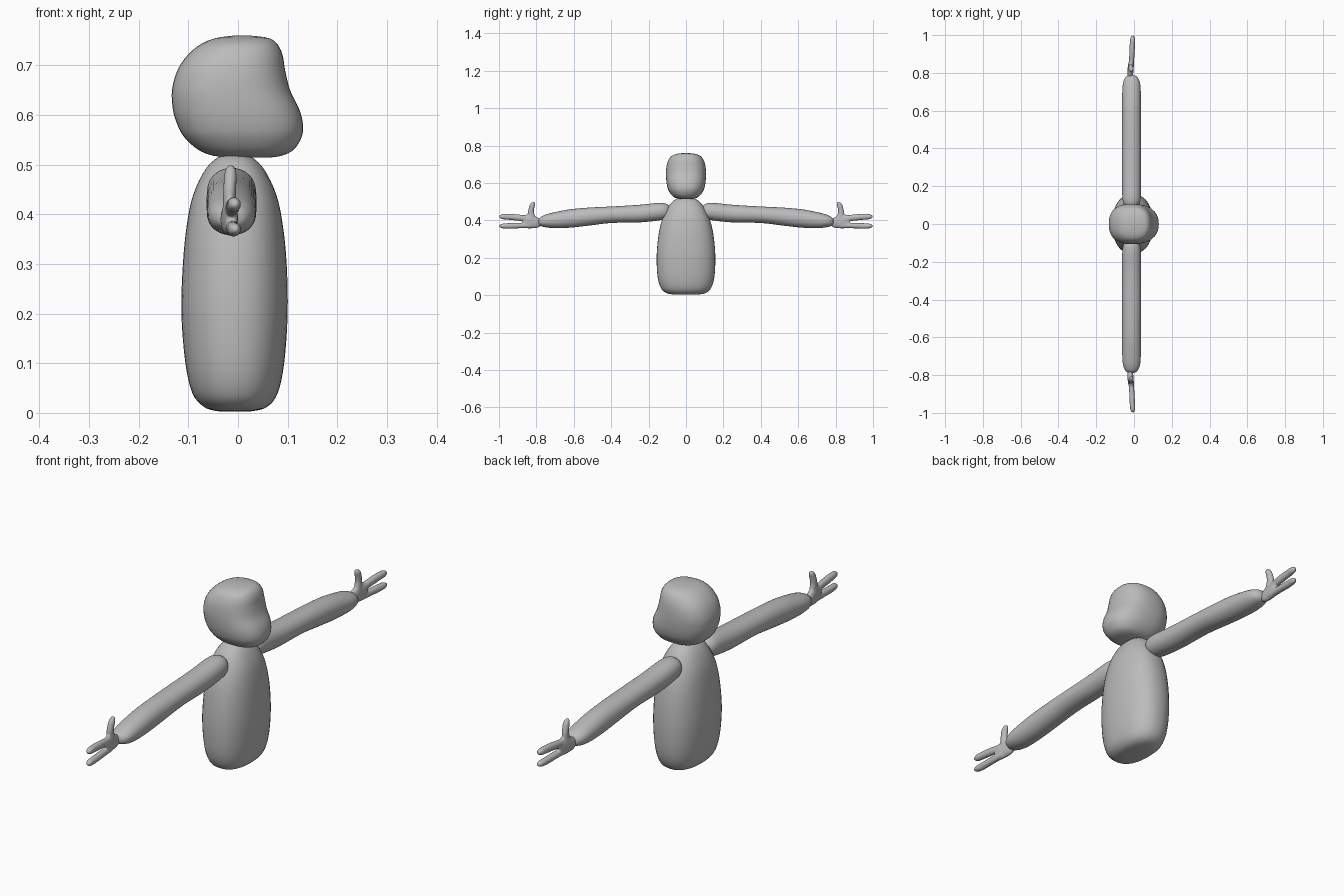
import bpy, bmesh, math
from mathutils import Vector

grey = bpy.data.materials.new("soft_grey")
grey.diffuse_color = (0.5, 0.5, 0.5, 1)


def resample(rows, n=4):
    """Smooth spline through rows of station values."""
    out = []
    for i in range(len(rows) - 1):
        p = [rows[max(0, min(len(rows) - 1, i + k))] for k in (-1, 0, 1, 2)]
        for s in range(n):
            t = s / n
            out.append([0.5 * (2 * b + (c - a) * t + (2 * a - 5 * b + 4 * c - d) * t * t
                               + (3 * b - a - 3 * c + d) * t ** 3)
                        for a, b, c, d in zip(*p)])
    return out + [list(rows[-1])]


def finish(name, bm):
    bmesh.ops.recalc_face_normals(bm, faces=bm.faces)
    me = bpy.data.meshes.new(name)
    bm.to_mesh(me)
    bm.free()
    me.materials.append(grey)
    me.shade_smooth()
    ob = bpy.data.objects.new(name, me)
    bpy.context.collection.objects.link(ob)
    return ob


def loft(bm, rings, power=2.0, segs=40):
    """Skin superellipse rings given as (centre, half axis u, half axis v)."""
    def sp(v):
        return math.copysign(abs(v) ** (2 / power), v)
    loops = []
    for c, u, v in rings:
        loops.append([bm.verts.new(c + u * sp(math.cos(2 * math.pi * k / segs))
                                   + v * sp(math.sin(2 * math.pi * k / segs)))
                      for k in range(segs)])
    for a, b in zip(loops, loops[1:]):
        for k in range(segs):
            j = (k + 1) % segs
            bm.faces.new((a[k], a[j], b[j], b[k]))
    bm.faces.new(loops[0])
    bm.faces.new(loops[-1])


def upright(name, stations, power):
    """Loft along z from stations (z, back x, front x, half y)."""
    bm = bmesh.new()
    loft(bm, [(Vector(((b + f) / 2, 0, z)), Vector(((f - b) / 2, 0, 0)), Vector((0, w, 0)))
              for z, b, f, w in resample(stations)], power)
    return finish(name, bm)


# Body: tall rounded pod, wider sideways than deep
upright("body", [
    (0.003, -0.02, 0.01, 0.03), (0.004, -0.045, 0.033, 0.07), (0.013, -0.07, 0.06, 0.108),
    (0.04, -0.092, 0.08, 0.135), (0.10, -0.106, 0.093, 0.152), (0.20, -0.114, 0.1, 0.157),
    (0.30, -0.111, 0.098, 0.150), (0.38, -0.103, 0.09, 0.135), (0.44, -0.09, 0.077, 0.112),
    (0.49, -0.066, 0.053, 0.082), (0.515, -0.04, 0.028, 0.05), (0.525, -0.01, 0.0, 0.01)], 2.3)

# Head: round back, scooped brow and protruding muzzle
upright("head", [
    (0.514, -0.01, 0.06, 0.02), (0.518, -0.05, 0.088, 0.05), (0.53, -0.08, 0.112, 0.072),
    (0.555, -0.108, 0.128, 0.091), (0.58, -0.122, 0.131, 0.1), (0.61, -0.131, 0.124, 0.105),
    (0.65, -0.133, 0.105, 0.107), (0.69, -0.122, 0.095, 0.104), (0.72, -0.102, 0.09, 0.095),
    (0.742, -0.076, 0.08, 0.08), (0.755, -0.045, 0.062, 0.052), (0.76, -0.008, 0.025, 0.012)], 2.4)

# Arm stations: (y, z centre, half x, half z)
ARM = [(0.082, 0.45, 0.006, 0.006), (0.09, 0.45, 0.027, 0.026), (0.11, 0.449, 0.043, 0.041),
       (0.15, 0.446, 0.049, 0.047), (0.25, 0.436, 0.05, 0.047), (0.40, 0.43, 0.05, 0.044),
       (0.52, 0.42, 0.05, 0.048), (0.62, 0.41, 0.05, 0.049), (0.70, 0.401, 0.049, 0.043),
       (0.75, 0.397, 0.044, 0.034), (0.78, 0.394, 0.029, 0.022), (0.79, 0.393, 0.006, 0.006)]

# Hand limbs: rows of (x, y, z, thickness half x, half width)
PALM = [(-0.02, 0.765, 0.39, 0.008, 0.012), (-0.02, 0.79, 0.388, 0.015, 0.026),
        (-0.018, 0.82, 0.393, 0.016, 0.036), (-0.015, 0.85, 0.394, 0.015, 0.037),
        (-0.013, 0.872, 0.395, 0.011, 0.03)]
UPPER = [(-0.015, 0.84, 0.408, 0.013, 0.016), (-0.011, 0.90, 0.415, 0.014, 0.017),
         (-0.009, 0.95, 0.419, 0.014, 0.016), (-0.007, 0.98, 0.42, 0.013, 0.014),
         (-0.006, 0.994, 0.42, 0.008, 0.008), (-0.006, 0.998, 0.42, 0.002, 0.002)]
LOWER = [(-0.015, 0.83, 0.374, 0.013, 0.015), (-0.011, 0.90, 0.372, 0.014, 0.015),
         (-0.009, 0.95, 0.37, 0.014, 0.015), (-0.007, 0.98, 0.37, 0.013, 0.013),
         (-0.006, 0.994, 0.37, 0.008, 0.008), (-0.006, 0.998, 0.37, 0.002, 0.002)]
THUMB = [(-0.017, 0.822, 0.40, 0.014, 0.022), (-0.017, 0.829, 0.44, 0.013, 0.017),
         (-0.016, 0.826, 0.465, 0.013, 0.015), (-0.015, 0.82, 0.485, 0.012, 0.014),
         (-0.015, 0.815, 0.497, 0.007, 0.008), (-0.015, 0.814, 0.5, 0.002, 0.002)]

for side, s in (("left", 1), ("right", -1)):
    bm = bmesh.new()
    loft(bm, [(Vector((-0.013, s * y, z)), Vector((a, 0, 0)), Vector((0, 0, b)))
              for y, z, a, b in resample(ARM)], 2.1)
    finish(side + "_arm", bm)

    # Palm, two fingers and thumb fused into one soft hand
    bm = bmesh.new()
    for limb, across in ((PALM, (0, 0, 1)), (UPPER, (0, 0, 1)), (LOWER, (0, 0, 1)), (THUMB, (0, 1, 0))):
        loft(bm, [(Vector((x, s * y, z)), Vector((a, 0, 0)), Vector(across) * b)
                  for x, y, z, a, b in resample(limb)], segs=24)
    hand = finish(side + "_hand", bm)
    fuse = hand.modifiers.new("fuse", 'REMESH')
    fuse.mode = 'VOXEL'
    fuse.voxel_size = 0.004
    fuse.use_smooth_shade = True
    soften = hand.modifiers.new("soften", 'SMOOTH')
    soften.factor = 0.5
    soften.iterations = 4
